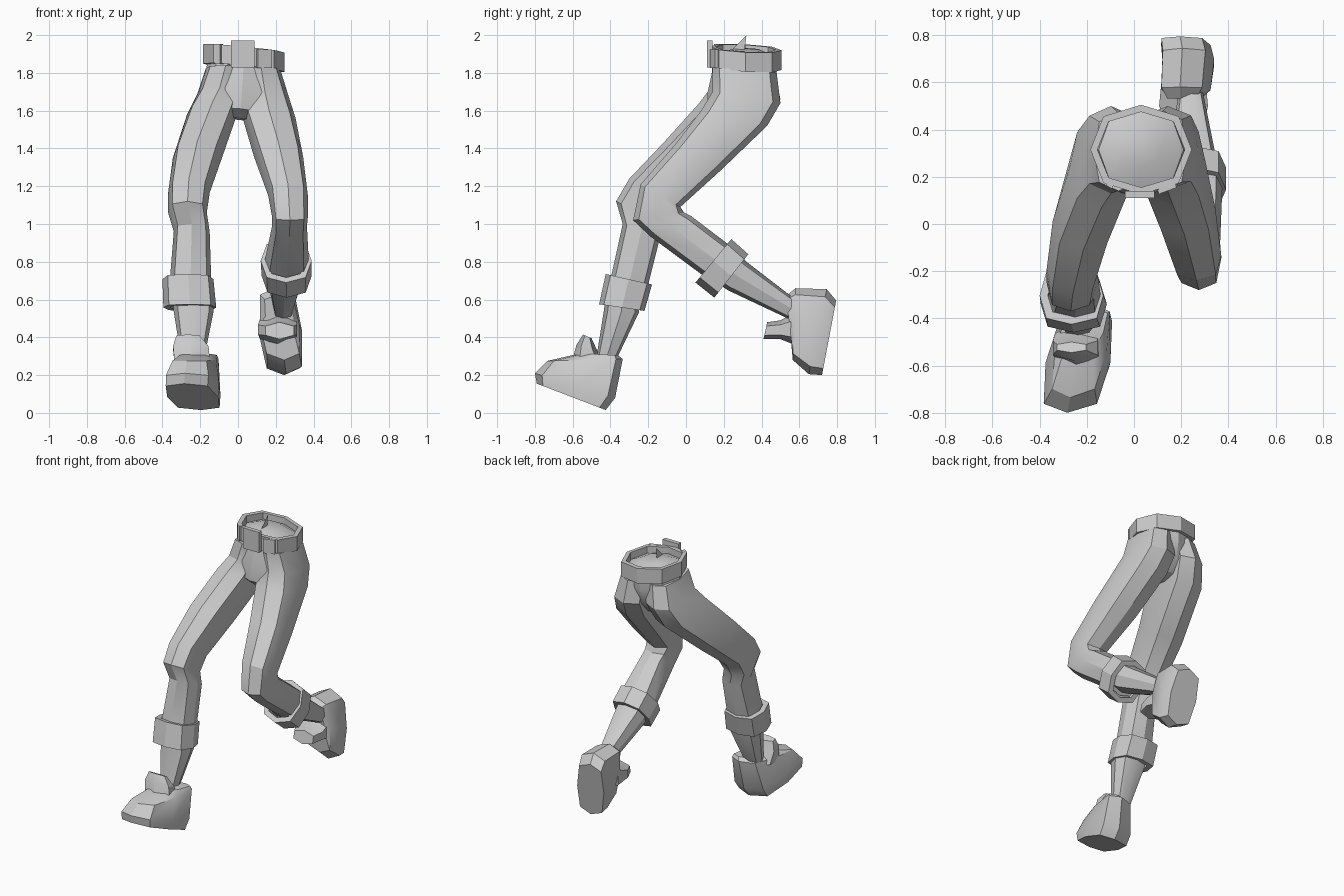
import bpy, bmesh, math
from mathutils import Vector

cube = bpy.data.objects.get("Cube")
if cube:
    bpy.data.objects.remove(cube)

grey = bpy.data.materials.new("plain_grey")
grey.use_nodes = True
tone = (0.6, 0.6, 0.6, 1)
grey.diffuse_color = tone
grey.node_tree.nodes["Principled BSDF"].inputs["Base Color"].default_value = tone


def finish(name, bm, angle=30):
    bmesh.ops.recalc_face_normals(bm, faces=bm.faces)
    mesh = bpy.data.meshes.new(name)
    bm.to_mesh(mesh)
    bm.free()
    mesh.materials.append(grey)
    obj = bpy.data.objects.new(name, mesh)
    bpy.context.collection.objects.link(obj)
    bpy.ops.object.select_all(action='DESELECT')
    obj.select_set(True)
    bpy.context.view_layer.objects.active = obj
    bpy.ops.object.shade_smooth_by_angle(angle=math.radians(angle))
    return obj


def ring_points(ring, sides, bulge, roll=0, inset=0, skew=0):
    """Ring = front point (y, z), back point (y, z), x range."""
    (fy, fz), (by, bz), (x0, x1) = ring
    front, back = Vector((0, fy, fz)), Vector((0, by, bz))
    mid, half = (front + back) / 2, (back - front) / 2
    cx, rx = (x0 + x1) / 2, (x1 - x0) / 2
    half = half * (1 - inset / half.length)
    rx -= inset
    pts = []
    for i in range(sides):
        a = 2 * math.pi * i / sides
        s, c = math.sin(a), math.cos(a)
        k = 1 + bulge * abs(math.sin(2 * a))
        p = mid + half * (-c * k)
        p.x = cx + rx * s * k + skew * c
        p.z += roll * (p.x - cx)
        pts.append(p)
    return pts


def skin(bm, loops, closed=False):
    rows = [[bm.verts.new(p) for p in loop] for loop in loops]
    n = len(rows[0])
    pairs = list(zip(rows, rows[1:]))
    if closed:
        pairs.append((rows[-1], rows[0]))
    for a, b in pairs:
        for i in range(n):
            j = (i + 1) % n
            bm.faces.new((a[i], a[j], b[j], b[i]))
    return rows


def loft(name, rings, sides=8, bulge=0.1, roll=0, skew=0):
    bm = bmesh.new()
    rows = skin(bm, [ring_points(r, sides, bulge, roll, skew=skew) for r in rings])
    bm.faces.new(rows[0])
    bm.faces.new(rows[-1])
    return finish(name, bm)


def band(name, top, bottom, wall, bulge=0.05, roll=0):
    """Hollow strip with a visible rim at both ends."""
    bm = bmesh.new()
    skin(bm, [ring_points(ring, 8, bulge, roll, inset) for ring, inset in
              ((top, 0), (bottom, 0), (bottom, wall), (top, wall))], closed=True)
    return finish(name, bm, 20)


def box(name, centre, size, turn=0):
    bm = bmesh.new()
    bmesh.ops.create_cube(bm, size=1)
    for v in bm.verts:
        v.co = Vector(a * b for a, b in zip(v.co, size))
    obj = finish(name, bm)
    obj.location = centre
    obj.rotation_euler = (0, 0, math.radians(turn))
    return obj


# Hips with a domed closed waist
loft("hips", [
    ((.24, 1.925), (.40, 1.92), (-.06, .11)),
    ((.15, 1.89), (.48, 1.875), (-.15, .21)),
    ((.135, 1.79), (.48, 1.76), (-.175, .23)),
    ((.115, 1.70), (.45, 1.65), (-.19, .23)),
    ((.11, 1.61), (.38, 1.57), (-.13, .16)),
    ((.17, 1.56), (.30, 1.55), (-.06, .08))], bulge=.06, roll=-.1)
band("belt", ((.125, 1.94), (.505, 1.92), (-.185, .245)),
     ((.125, 1.84), (.505, 1.815), (-.185, .245)), .03, roll=-.1)
box("buckle", (.025, .125, 1.90), (.125, .03, .145))
box("belt_end", (.14, .15, 1.875), (.08, .02, .10), 20)
box("belt_loop", (-.10, .17, 1.90), (.03, .03, .105), -30)

# Small sliver peak at the waist
bm = bmesh.new()
bm.faces.new([bm.verts.new(p) for p in
              ((.012, .24, 1.92), (.012, .32, 2.0), (.012, .31, 1.92))])
finish("waist_peak", bm)

# Right trouser leg, reaching forward
loft("right_trouser", [
    ((.14, 1.84), (.47, 1.81), (-.17, .04)),
    ((.13, 1.72), (.50, 1.66), (-.215, .02)),
    ((.07, 1.64), (.43, 1.52), (-.27, -.005)),
    ((-.11, 1.44), (.13, 1.26), (-.345, -.085)),
    ((-.30, 1.24), (-.08, 1.09), (-.37, -.15)),
    ((-.37, 1.12), (-.13, 1.00), (-.37, -.165)),
    ((-.335, 1.00), (-.14, .92), (-.34, -.15)),
    ((-.41, .66), (-.21, .64), (-.365, -.14))])
band("right_cuff", ((-.425, .735), (-.18, .68), (-.40, -.13)),
     ((-.46, .575), (-.22, .54), (-.395, -.115)), .035, bulge=.12)
loft("right_calf", [
    ((-.42, .66), (-.24, .64), (-.35, -.13)),
    ((-.435, .54), (-.25, .53), (-.34, -.13)),
    ((-.475, .29), (-.37, .28), (-.30, -.18))])

# Left trouser leg, knee bent and shin trailing
loft("left_trouser", [
    ((.14, 1.83), (.48, 1.80), (.02, .225)),
    ((.14, 1.70), (.50, 1.64), (.015, .27)),
    ((.08, 1.60), (.43, 1.52), (.025, .305)),
    ((-.05, 1.43), (.18, 1.28), (.085, .345)),
    ((-.24, 1.21), (-.03, 1.09), (.16, .37)),
    ((-.28, 1.02), (-.01, 1.06), (.18, .37)),
    ((-.19, .935), (.03, 1.04), (.18, .365)),
    ((.10, .72), (.24, .88), (.14, .375)),
    ((.16, .66), (.29, .83), (.14, .37))])
band("left_cuff", ((.05, .69), (.24, .92), (.12, .39)),
     ((.15, .61), (.33, .84), (.125, .39)), .035, bulge=.08)
loft("left_calf", [
    ((.16, .69), (.28, .84), (.15, .36)),
    ((.22, .65), (.32, .80), (.15, .35)),
    ((.56, .49), (.58, .60), (.19, .29))])

# Right shoe, flat sole up to the ankle opening
loft("right_shoe", [
    ((-.79, .155), (-.425, .015), (-.375, -.105)),
    ((-.80, .21), (-.375, .08), (-.375, -.10)),
    ((-.735, .275), (-.335, .285), (-.335, -.115)),
    ((-.56, .315), (-.36, .305), (-.28, -.13))], bulge=.16, skew=-.045)
loft("right_shoe_tongue", [
    ((-.61, .25), (-.42, .25), (-.34, -.14)),
    ((-.58, .36), (-.47, .33), (-.35, -.15)),
    ((-.545, .415), (-.50, .395), (-.33, -.20))], sides=6)

# Left shoe, heel up and sole facing back
loft("left_shoe", [
    ((.72, .20), (.795, .595), (.115, .325)),
    ((.65, .205), (.745, .655), (.12, .34)),
    ((.565, .28), (.58, .66), (.115, .325)),
    ((.555, .40), (.53, .62), (.145, .295))], bulge=.16, skew=.025)
loft("left_shoe_tongue", [
    ((.60, .54), (.60, .35), (.11, .31)),
    ((.50, .49), (.50, .39), (.10, .32)),
    ((.43, .48), (.41, .39), (.14, .30))], sides=6)
